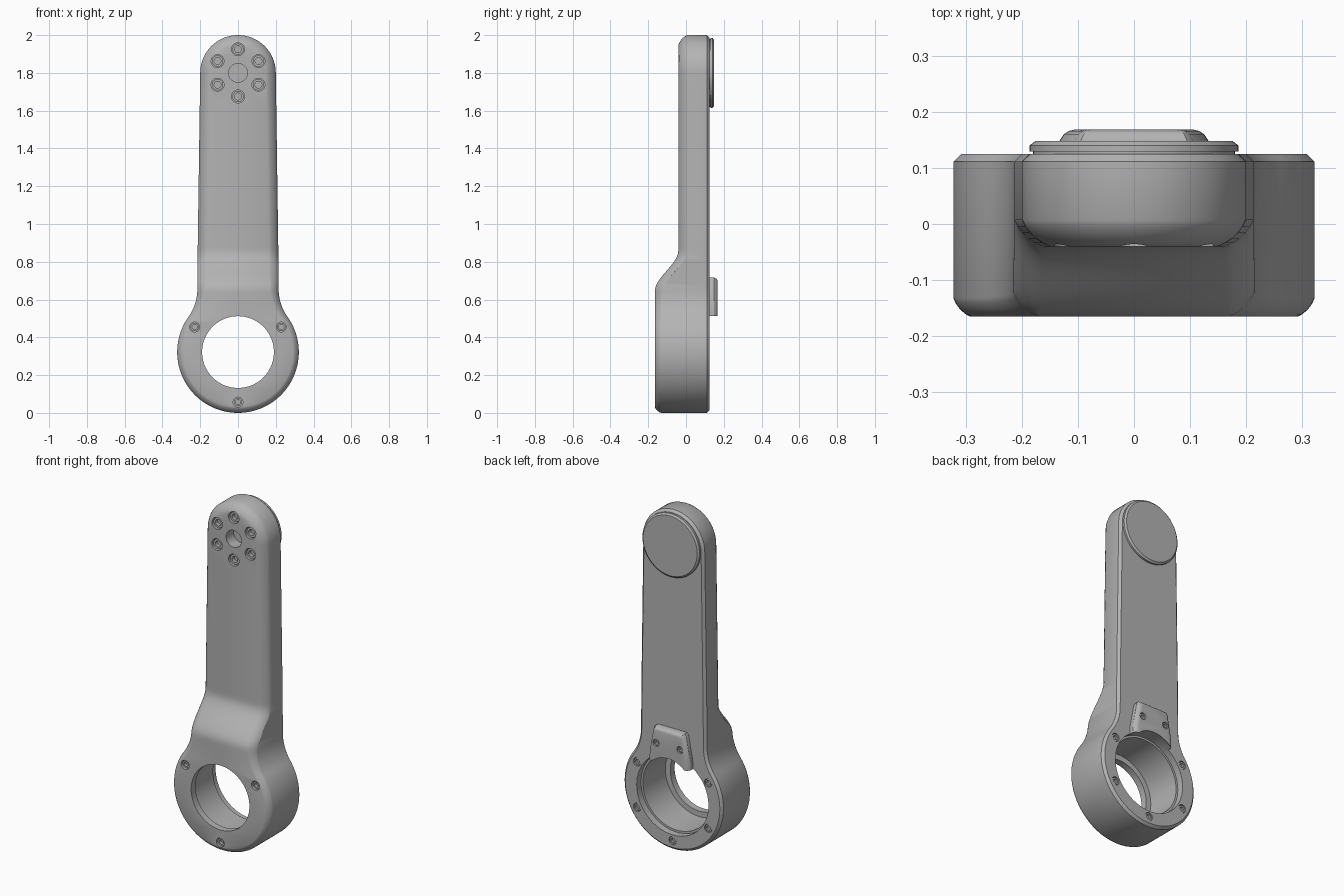
import bpy, bmesh
from math import sin, cos, pi, radians, sqrt, atan2
from mathutils import Vector

cube = bpy.data.objects.get("Cube")
if cube:
    bpy.data.objects.remove(cube, do_unlink=True)

grey = bpy.data.materials.new("machined grey")
grey.use_nodes = True
grey.diffuse_color = (0.45, 0.45, 0.45, 1)
grey.node_tree.nodes["Principled BSDF"].inputs["Base Color"].default_value = (0.45, 0.45, 0.45, 1)

RING_Z, RING_R, TOP_Z, TOP_R = 0.322, 0.322, 1.8, 0.2
FRONT, ARM_FRONT, BACK = -0.165, -0.04, 0.125


def make_object(name, bm):
    bmesh.ops.remove_doubles(bm, verts=bm.verts, dist=1e-5)
    bmesh.ops.recalc_face_normals(bm, faces=bm.faces)
    mesh = bpy.data.meshes.new(name)
    bm.to_mesh(mesh)
    bm.free()
    obj = bpy.data.objects.new(name, mesh)
    bpy.context.collection.objects.link(obj)
    mesh.materials.append(grey)
    return obj


def activate(obj):
    bpy.ops.object.select_all(action='DESELECT')
    obj.select_set(True)
    bpy.context.view_layer.objects.active = obj


def smooth(obj, angle=30):
    activate(obj)
    bpy.ops.object.shade_smooth_by_angle(angle=radians(angle))


def bridge(bm, loops, closed):
    n = len(loops[0])
    rows = [[bm.verts.new(p) for p in loop] for loop in loops]
    for a, b in zip(rows, rows[1:]):
        for i in range(n if closed else n - 1):
            j = (i + 1) % n
            bm.faces.new((a[i], a[j], b[j], b[i]))
    return rows


def lathe(bm, profile, x, z, n=32):
    """Solid turned about a y-parallel axis; profile holds (radius, y)."""
    loops = [[(x + r * cos(2 * pi * i / n), y, z + r * sin(2 * pi * i / n))
              for i in range(n)] for r, y in profile]
    rows = bridge(bm, loops, True)
    bm.faces.new(rows[0])
    bm.faces.new(rows[-1])


def ease(z, lo, hi):
    t = min(1, max(0, (z - lo) / (hi - lo)))
    return t * t * (3 - 2 * t)


def front_y(z):
    return FRONT + (ARM_FRONT - FRONT) * ease(z, 0.645, 0.86)


# Half outline: ring, concave fillet, tapering side, round top
side, fillet = 0.215, 0.25
rise = sqrt((RING_R + fillet) ** 2 - (side + fillet) ** 2)
meet = atan2(rise, side + fillet)
outline = []


def arc(cx, cz, r, a0, a1, n):
    for i in range(n):
        a = a0 + (a1 - a0) * i / (n - 1)
        outline.append(Vector((cx + r * cos(a), cz + r * sin(a))))


arc(0, RING_Z, RING_R, -pi / 2, meet, 40)
outline.pop()
arc(side + fillet, RING_Z + rise, fillet, pi + meet, pi, 10)
start = outline[-1].copy()
for i in range(1, 14):
    outline.append(start.lerp(Vector((0.213, 0.9)), i / 13))
for i in range(1, 5):
    outline.append(Vector((0.213, 0.9)).lerp(Vector((TOP_R, TOP_Z)), i / 5))
arc(0, TOP_Z, TOP_R, 0, pi / 2, 24)

normals = []
for i in range(len(outline)):
    t = outline[min(i + 1, len(outline) - 1)] - outline[max(i - 1, 0)]
    normals.append(Vector((t.y, -t.x)).normalized())
normals[0], normals[-1] = Vector((0, -1)), Vector((0, 1))


def inset(scale, fixed=None):
    pts = []
    for p, nrm in zip(outline, normals):
        d = fixed if fixed is not None else (0.03 + 0.02 * ease(p.y, 0.45, 0.75)) * scale
        pts.append(p - nrm * d)
    return pts


# Body: back chamfer, side wall, softened front edge, stepped front
loops = []
back = inset(0, 0.014)
loops.append([(0, BACK, p.y) for p in back])
loops.append([(p.x, BACK, p.y) for p in back])
loops.append([(p.x, BACK - 0.014, p.y) for p in outline])
STEPS = 5
for k in range(STEPS + 1):
    t = k / STEPS
    a = t * pi / 2
    across = 0.5 * t + 0.5 * (1 - cos(a))
    up = 0.5 * (1 - t) + 0.5 * (1 - sin(a))
    pts = inset(across)
    loops.append([(p.x, front_y(p.y) + up * (0.033 + 0.014 * ease(p.y, 0.45, 0.75)), p.y)
                  for p in pts])
loops.append([(0, y, z) for x, y, z in loops[-1]])
bm = bmesh.new()
bridge(bm, loops, False)
bmesh.ops.dissolve_degenerate(bm, dist=1e-5, edges=bm.edges)
body = make_object("arm_body", bm)
mirror = body.modifiers.new("mirror", 'MIRROR')
mirror.use_clip = True
mirror.merge_threshold = 0.0005


def circle_spots(cz, r, angles):
    return [(r * cos(radians(a)), cz + r * sin(radians(a))) for a in angles]


top_spots = circle_spots(TOP_Z, 0.125, range(30, 390, 60))
ring_front = circle_spots(RING_Z, 0.265, (30, 150, 270))
ring_back = circle_spots(RING_Z, 0.268, (-30, 30, 150, 210, 270))

# Cutter: stepped bore, pilot hole and counterbores
bm = bmesh.new()
lathe(bm, [(0.19, -0.3), (0.19, -0.125), (0.222, -0.125), (0.222, 0.085),
           (0.234, 0.085), (0.234, 0.3)], 0, RING_Z, 72)
lathe(bm, [(0.05, -0.2), (0.05, 0.03)], 0, TOP_Z, 40)
for x, z in top_spots:
    lathe(bm, [(0.034, -0.2), (0.034, -0.005)], x, z)
for x, z in ring_front:
    lathe(bm, [(0.026, -0.3), (0.026, FRONT + 0.03)], x, z)
for x, z in ring_back:
    lathe(bm, [(0.024, BACK - 0.018), (0.024, 0.3)], x, z)
cutter = make_object("hole_cutter", bm)
cutter.hide_render = True
cut = body.modifiers.new("holes", 'BOOLEAN')
cut.operation, cut.solver, cut.object = 'DIFFERENCE', 'EXACT', cutter
activate(body)
for m in list(body.modifiers):
    bpy.ops.object.modifier_apply(modifier=m.name)
bpy.data.objects.remove(cutter, do_unlink=True)
smooth(body)


# Socket screws sunk in the counterbores
def screws(name, spots, radius, seat, face):
    bm = bmesh.new()
    deep = face + (seat - face) * 0.7
    for x, z in spots:
        lathe(bm, [(radius, seat), (radius, face), (radius * 0.6, face),
                   (radius * 0.6, deep)], x, z, 24)
    smooth(make_object(name, bm))


screws("top_screws", top_spots, 0.03, 0.0, -0.03)
screws("ring_front_screws", ring_front, 0.022, FRONT + 0.035, FRONT + 0.01)
screws("ring_back_screws", ring_back, 0.021, BACK - 0.022, BACK - 0.004)

# Round cover on the back of the top end
bm = bmesh.new()
lathe(bm, [(0.18, 0.11), (0.18, 0.129), (0.186, 0.129), (0.186, 0.14), (0.176, 0.148)],
      0, TOP_Z, 72)
smooth(make_object("back_cover", bm))

# Clamp tab above the bore, with an arched lower edge
arch = [(0.232 * sin(a), RING_Z + 0.232 * cos(a))
        for a in [radians(-35 + 70 * i / 12) for i in range(13)]]
shape = arch + [(0.132, 0.56), (0.105, 0.705), (0.095, 0.717),
                (-0.095, 0.717), (-0.105, 0.705), (-0.132, 0.56)]
tab_loops = []
for y, k in ((0.1, 0), (0.148, 0), (0.16, 0.3), (0.166, 0.65), (0.168, 1)):
    tab_loops.append([(x * (1 - 0.2 * k), y, z - 0.02 * k * (z > 0.6)) for x, z in shape])
bm = bmesh.new()
rows = bridge(bm, tab_loops, True)
bm.faces.new(rows[0])
bm.faces.new(rows[-1])
tab = make_object("clamp_tab", bm)
bm = bmesh.new()
tab_spots = [(-0.078, 0.625), (0.078, 0.625)]
for x, z in tab_spots:
    lathe(bm, [(0.02, 0.15), (0.02, 0.25)], x, z, 24)
cutter = make_object("tab_cutter", bm)
cutter.hide_render = True
cut = tab.modifiers.new("holes", 'BOOLEAN')
cut.operation, cut.solver, cut.object = 'DIFFERENCE', 'EXACT', cutter
activate(tab)
bpy.ops.object.modifier_apply(modifier="holes")
bpy.data.objects.remove(cutter, do_unlink=True)
smooth(tab)
screws("tab_screws", tab_spots, 0.017, 0.145, 0.162)
